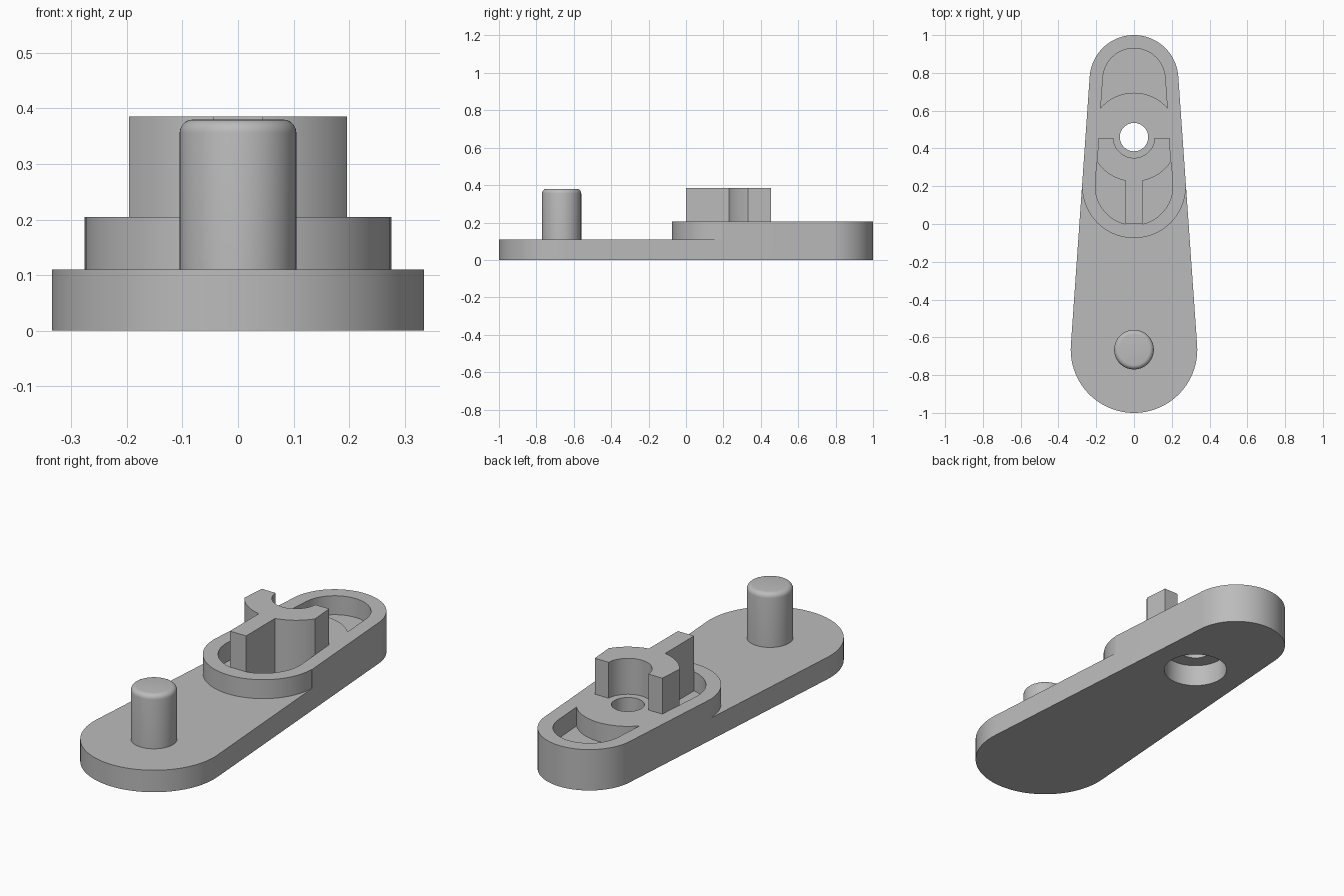
import bpy, bmesh
from math import sin, cos, asin, pi, radians, sqrt

cube = bpy.data.objects.get("Cube")
if cube:
    bpy.data.objects.remove(cube, do_unlink=True)

grey = bpy.data.materials.new("plain grey")
grey.use_nodes = True
grey.diffuse_color = (0.5, 0.5, 0.5, 1)
grey.node_tree.nodes["Principled BSDF"].inputs["Base Color"].default_value = (0.5, 0.5, 0.5, 1)

# Shared dimensions
STEP, DECK, TOP = 0.11, 0.205, 0.385
FRONT_Y, FRONT_R = -0.665, 0.335
BACK_Y, BACK_R = 0.765, 0.235
DECK_Y, HOLE_Y = 0.2, 0.46
BOSS_R, RING_R, WEB = 0.235, 0.11, 0.045
INNER_FRONT, INNER_BACK = 0.205, 0.165


def arc(y, r, start, end, n=48):
    """Points on a circle centred on the middle line."""
    steps = [start + (end - start) * i / n for i in range(n + 1)]
    return [(r * cos(t), y + r * sin(t)) for t in steps]


def circle(y, r, n=72):
    return arc(y, r, 0, 2 * pi, n)[:-1]


def tapered_slot(y1, r1, y2, r2):
    """Outline of two circles joined by their outer tangents."""
    a = asin((r1 - r2) / (y2 - y1))
    return arc(y2, r2, a, pi - a) + arc(y1, r1, pi - a, 2 * pi + a)


def prism(name, outline, z0, z1, bevel=0):
    bm = bmesh.new()
    face = bm.faces.new([bm.verts.new((x, y, z0)) for x, y in outline])
    top = bmesh.ops.extrude_face_region(bm, geom=[face])["geom"]
    moved = [v for v in top if isinstance(v, bmesh.types.BMVert)]
    bmesh.ops.translate(bm, verts=moved, vec=(0, 0, z1 - z0))
    if bevel:
        rim = [e for e in bm.edges if all(v in moved for v in e.verts)]
        bmesh.ops.bevel(bm, geom=rim, offset=bevel, segments=5,
                        profile=0.5, affect='EDGES')
    bmesh.ops.recalc_face_normals(bm, faces=bm.faces)
    mesh = bpy.data.meshes.new(name)
    bm.to_mesh(mesh)
    bm.free()
    obj = bpy.data.objects.new(name, mesh)
    bpy.context.collection.objects.link(obj)
    return obj


def cut(obj, tool):
    """Subtract the tool from the object, then discard the tool."""
    mod = obj.modifiers.new("cut", 'BOOLEAN')
    mod.operation, mod.solver, mod.object = 'DIFFERENCE', 'EXACT', tool
    deps = bpy.context.evaluated_depsgraph_get()
    mesh = bpy.data.meshes.new_from_object(obj.evaluated_get(deps))
    obj.modifiers.clear()
    obj.data = mesh
    bpy.data.objects.remove(tool, do_unlink=True)


# Arm body, lowered in front of the rounded deck
body = prism("arm_body", tapered_slot(FRONT_Y, FRONT_R, BACK_Y, BACK_R), 0, DECK)
deck_r = FRONT_R + (BACK_R - FRONT_R) * (DECK_Y - FRONT_Y) / (BACK_Y - FRONT_Y)
nose = arc(DECK_Y, deck_r, radians(-2), radians(-178))
edge_y = nose[0][1]
cut(body, prism("step_cutter",
                [(-0.5, -1.2), (0.5, -1.2), (0.5, edge_y)] + nose + [(-0.5, edge_y)],
                STEP, 0.5))

# Pockets, leaving the round boss and the web standing
pocket = prism("pocket_cutter",
               tapered_slot(DECK_Y, INNER_FRONT, BACK_Y, INNER_BACK), STEP, 0.3)
cut(pocket, prism("boss_keeper", circle(HOLE_Y, BOSS_R), 0, 0.5))
cut(pocket, prism("web_keeper",
                  [(-WEB, -0.2), (WEB, -0.2), (WEB, 0.4), (-WEB, 0.4)], 0, 0.5))
cut(body, pocket)

# Stepped through hole
cut(body, prism("counterbore_cutter", circle(HOLE_Y, 0.15), -0.1, STEP))
cut(body, prism("hole_cutter", circle(HOLE_Y, 0.075), -0.1, 0.5))

# Half-ring holder with its front web
web_front = DECK_Y - sqrt(INNER_FRONT ** 2 - WEB ** 2)
arm_y = 0.455
right = [(WEB, web_front)]
right += arc(HOLE_Y, BOSS_R, asin(WEB / BOSS_R) - pi / 2, radians(-33.3), 20)
right += [(0.187, arm_y)]
right += arc(HOLE_Y, RING_R, asin((arm_y - HOLE_Y) / RING_R), -pi / 2, 24)
left = [(-x, y) for x, y in reversed(right[:-1])]
holder = prism("half_ring_holder", right + left, DECK, TOP)

# Rounded pin
pin = prism("pin", circle(FRONT_Y, 0.105), STEP - 0.01, 0.38, bevel=0.024)

# Finish
bpy.ops.object.select_all(action='DESELECT')
for obj in (body, holder, pin):
    obj.data.materials.clear()
    obj.data.materials.append(grey)
    obj.select_set(True)
bpy.context.view_layer.objects.active = body
bpy.ops.object.shade_smooth_by_angle(angle=radians(30))
